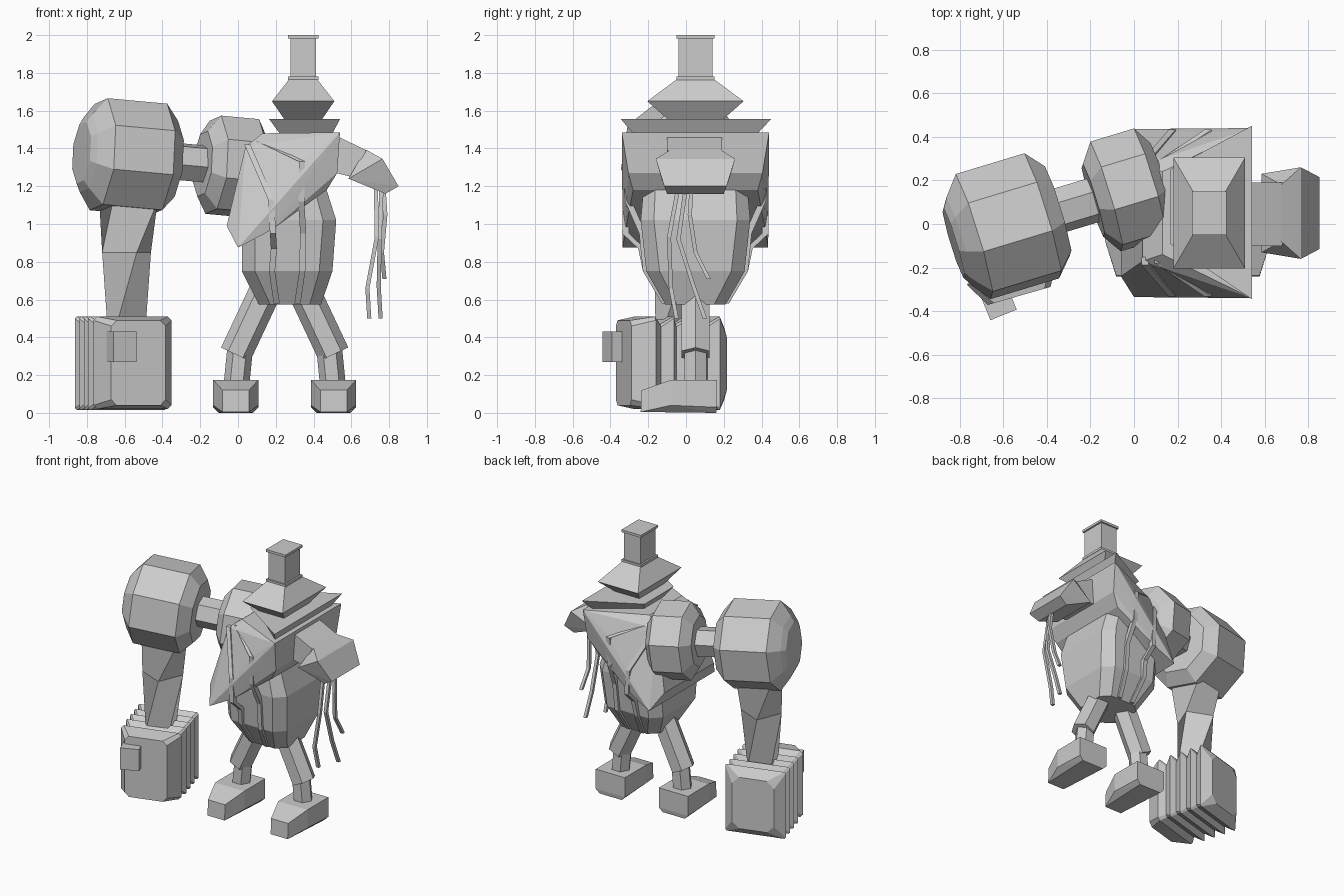
import bpy, bmesh
from math import sin, cos, pi, radians
from mathutils import Vector, Matrix

if "Cube" in bpy.data.objects:
    bpy.data.objects.remove(bpy.data.objects["Cube"])


def finish(name, bm, mat=None):
    if mat:
        bmesh.ops.transform(bm, matrix=mat, verts=bm.verts)
    bmesh.ops.recalc_face_normals(bm, faces=bm.faces)
    me = bpy.data.meshes.new(name)
    bm.to_mesh(me)
    bm.free()
    ob = bpy.data.objects.new(name, me)
    bpy.context.collection.objects.link(ob)
    return ob


def loft(name, rings, mat=None):
    """Skin a stack of equal-length rings and cap both ends."""
    bm = bmesh.new()
    vs = [[bm.verts.new(p) for p in r] for r in rings]
    n = len(vs[0])
    for a, b in zip(vs, vs[1:]):
        for i in range(n):
            bm.faces.new((a[i], a[(i + 1) % n], b[(i + 1) % n], b[i]))
    bm.faces.new(vs[0][::-1])
    bm.faces.new(vs[-1])
    return finish(name, bm, mat)


def hull(name, pts, mat=None):
    bm = bmesh.new()
    for p in pts:
        bm.verts.new(p)
    r = bmesh.ops.convex_hull(bm, input=bm.verts)
    bmesh.ops.delete(bm, geom=list({v for v in r['geom_interior'] + r['geom_unused']
                                    if isinstance(v, bmesh.types.BMVert)}), context='VERTS')
    bmesh.ops.dissolve_limit(bm, angle_limit=radians(2), verts=bm.verts, edges=bm.edges)
    return finish(name, bm, mat)


def ring(z, rx, ry=None, n=8, c=(0, 0), rot=None):
    ry = rx if ry is None else ry
    rot = pi / n if rot is None else rot
    return [(c[0] + rx * cos(rot + 2 * pi * i / n), c[1] + ry * sin(rot + 2 * pi * i / n), z)
            for i in range(n)]


def rect(x0, x1, y0, y1, z):
    return [(x0, y0, z), (x1, y0, z), (x1, y1, z), (x0, y1, z)]


def strip(name, path, hx, hy):
    """Hanging strip swept down a steep path."""
    return loft(name, [rect(x - hx, x + hx, y - hy, y + hy, z) for x, y, z in path])


def along(a, b):
    """Matrix that puts local z on the line from a to b, with its length."""
    a, b = Vector(a), Vector(b)
    d = b - a
    return Matrix.Translation(a) @ d.to_track_quat('Z', 'Y').to_matrix().to_4x4(), d.length


CX, CY = 0.345, 0.05


def sq(hx, hy, z):
    return rect(CX - hx, CX + hx, CY - hy, CY + hy, z)


# head and chimney
loft("head", [sq(.09, .13, 1.54), sq(.165, .255, 1.65), sq(.075, .1, 1.765)])
loft("chimney", [sq(.068, .09, 1.76), sq(.068, .09, 1.99)])
for i, z in enumerate((1.762, 1.982)):
    loft(f"chimney_rim_{i}", [sq(.08, .1, z), sq(.08, .1, z + .018)])

# collar: trapezoid, wide on the right
loft("collar", [[(.22, -.04, 1.48), (.50, -.28, 1.48), (.50, .38, 1.48), (.22, .18, 1.48)],
                [(.165, -.09, 1.555), (.54, -.345, 1.555), (.54, .45, 1.555), (.165, .25, 1.555)]])

# lopsided jacket, sloping down to the left
half = [(.54, -.39, 1.485), (.525, -.355, 1.27), (.47, -.33, 1.18), (.35, -.37, 1.34),
        (.13, -.19, 1.48), (.04, -.22, 1.41), (-.06, -.29, .99), (0, -.385, .875), (.18, -.37, .97)]
hull("jacket", [(x, CY + s * y, z) for x, y, z in half for s in (-1, 1)])


# belly: tapered box with chamfered corners
def belly_ring(z, cx, hx, hy, c):
    return [(cx + a, CY + b, z) for a, b in
            ((-hx + c, -hy), (hx - c, -hy), (hx, -hy + c), (hx, hy - c),
             (hx - c, hy), (-hx + c, hy), (-hx, hy - c), (-hx, -hy + c))]


loft("belly", [belly_ring(1.24, .25, .2, .27, .06), belly_ring(1.02, .27, .25, .29, .07),
               belly_ring(.75, .26, .24, .26, .07), belly_ring(.575, .275, .165, .16, .06)])

# straps, front and back
S1 = [(.05, -.22, 1.42), (.175, -.365, 1.13), (.185, -.37, .95), (.19, -.285, .87),
      (.18, -.26, .75), (.205, -.16, .58)]
S2 = [(.11, -.21, 1.44), (.34, -.365, 1.33), (.335, -.355, 1.12), (.345, -.28, .95),
      (.34, -.26, .75), (.315, -.16, .58)]
for i, path in enumerate((S1, S2)):
    for s, side in ((1, "front"), (-1, "back")):
        strip(f"strap_{side}_{i}", [(x, CY + s * y, z) for x, y, z in path], .016, .018)

# legs and feet, mirrored about the hip centre
for s, side in ((-1, "left"), (1, "right")):
    def m(dx):
        return .247 + s * dx
    M, L = along((m(.1), CY, .65), (m(.26), CY, .31))
    loft(f"thigh_{side}", [ring(0, .085, n=6), ring(L, .085, n=6)], M)
    M, L = along((m(.23), CY, .4), (m(.255), CY, .15))
    loft(f"shin_{side}", [ring(0, .068, n=6), ring(L, .068, n=6)], M)
    fx = m(.259)
    hull(f"foot_{side}", [(fx + t * w, y, z) for t in (-1, 1) for w, y, z in
         ((.12, .165, .175), (.12, .165, .03), (.12, -.08, .175), (.12, -.08, .04),
          (.07, -.235, .12), (.07, -.24, .005), (.09, .16, .0))])

# short right arm with empty sleeve
hull("right_shoulder", [(x, y, z) for x, z in ((.48, 1.46), (.535, 1.46), (.48, 1.28),
     (.68, 1.39), (.6, 1.25)) for y in (-.1, .19)])
sleeve = [(.675, 1.395, .13), (.765, 1.345, .21), (.85, 1.2, .165), (.78, 1.16, .15), (.585, 1.24, .18)]
hull("right_sleeve", [(x, .05 + s * w, z) for x, z, w in sleeve for s in (-1, 1)])

# frayed strings
for i, p in enumerate((
        [(.73, -.04, 1.2), (.735, -.09, .93), (.685, -.08, .66), (.695, -.05, .5)],
        [(.76, 0, 1.2), (.75, -.04, .92), (.745, .04, .67), (.755, .1, .5)],
        [(.77, .03, 1.2), (.78, .02, 1.05), (.762, .05, .85), (.775, .12, .71)])):
    strip(f"string_{i}", p, .011, .011)

# mechanical left arm: shoulder drum, axle, big drum on one slanted axis
A, D = Vector((-.035, .155, 1.305)), Vector((-.58, -.01, 1.355))
u = (A - D).normalized()


def drum(name, c, profile, n, rot):
    M, _ = along(c, c + u)
    loft(name, [ring(z, r, n=n, rot=rot) for z, r in profile], M)


drum("shoulder_drum", A, ((-.16, .18), (-.10, .27), (.11, .27), (.165, .18)), 8, radians(15))
drum("axle", D, ((.1, .105), (.5, .105)), 6, radians(10))
drum("upper_arm_drum", D, ((-.26, .17), (-.235, .215), (-.165, .308), (.165, .308), (.24, .22)),
     8, radians(15))

# twisted forearm
t = radians(17)
arm = loft("forearm", [ring(1.12, .175, .175, 4, (-.58, -.03), t + pi / 4),
                       ring(.85, .14, .14, 4, (-.59, -.04), t + .1),
                       ring(.46, .115, .115, 4, (-.59, -.06), t - pi / 4)])

# fist of stacked finger slabs, chamfered palm in front
H = Matrix.Translation((-.6, -.075, 0)) @ Matrix.Rotation(radians(16), 4, 'Z')


def oct_slab(v, w, z0, z1, c):
    return [(-w + c, v, z0), (w - c, v, z0), (w, v, z0 + c), (w, v, z1 - c),
            (w - c, v, z1), (-w + c, v, z1), (-w, v, z1 - c), (-w, v, z0 + c)]


rings = [oct_slab(-.265, .15, .04, .49, .03), oct_slab(-.15, .215, .02, .51, .02)]
for i in range(4):
    v = -.11 + i * .085
    rings += [oct_slab(v, .175, .05, .47, .015), oct_slab(v + .06, .215, .015, .51, .01)]
rings.append(oct_slab(.26, .15, .07, .45, .05))
loft("fist", rings, H)
T = Matrix.Translation((-.615, -.375, .35)) @ Matrix.Rotation(radians(22), 4, 'Z')
hull("thumb", [(x, y, z) for x in (-.065, .065) for y in (-.045, .09) for z in (-.08, .08)], T)
